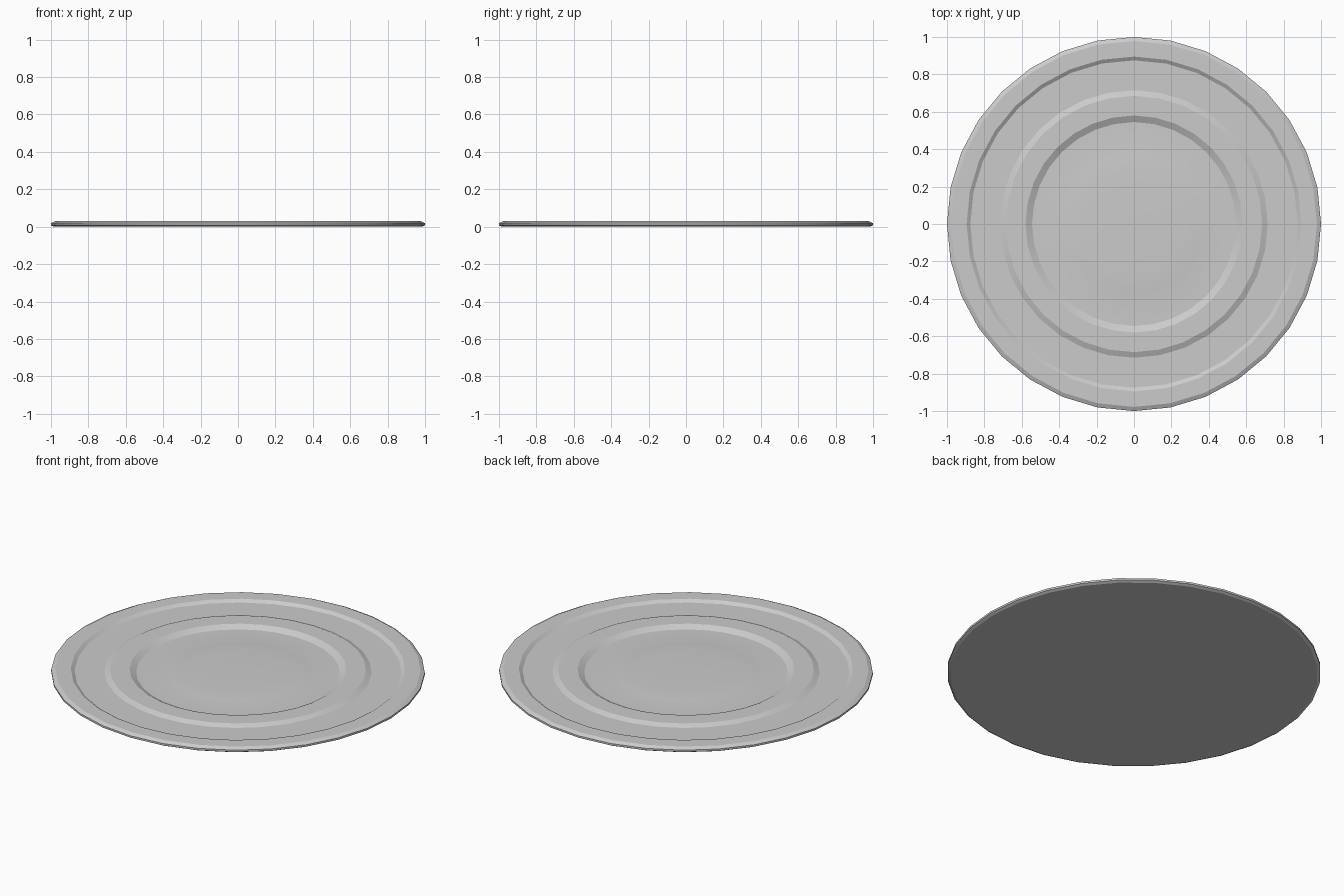
import bpy, bmesh, math

if "Cube" in bpy.data.objects:
    bpy.data.objects.remove(bpy.data.objects["Cube"])

SIDES = 32

# Half section of the plate: (radius, height), from the underside out and over the top
profile = [
    (0.985, 0.0), (1.0, 0.008), (1.0, 0.019), (0.978, 0.03),   # outer edge
    (0.895, 0.03), (0.875, 0.017),                             # raised rim
    (0.715, 0.017), (0.685, 0.03),                             # groove
    (0.58, 0.03), (0.545, 0.012),                              # inner ridge
    (0.40, 0.012), (0.37, 0.015), (0.28, 0.018), (0.14, 0.02), # low dome
]


def lathe(name, points, sides):
    bm = bmesh.new()
    rings = []
    for r, z in points:
        rings.append([bm.verts.new((r * math.cos(2 * math.pi * i / sides),
                                    r * math.sin(2 * math.pi * i / sides), z))
                      for i in range(sides)])
    for a, b in zip(rings, rings[1:]):
        for i in range(sides):
            j = (i + 1) % sides
            bm.faces.new((a[i], a[j], b[j], b[i]))
    # flat underside and closed dome top
    bm.faces.new(rings[0][::-1])
    bm.faces.new(rings[-1])
    bmesh.ops.recalc_face_normals(bm, faces=bm.faces[:])
    mesh = bpy.data.meshes.new(name)
    bm.to_mesh(mesh)
    bm.free()
    obj = bpy.data.objects.new(name, mesh)
    bpy.context.collection.objects.link(obj)
    return obj


plate = lathe("round_plate", profile, SIDES)
bpy.context.view_layer.objects.active = plate
plate.select_set(True)
bpy.ops.object.shade_smooth_by_angle(angle=math.radians(20))
